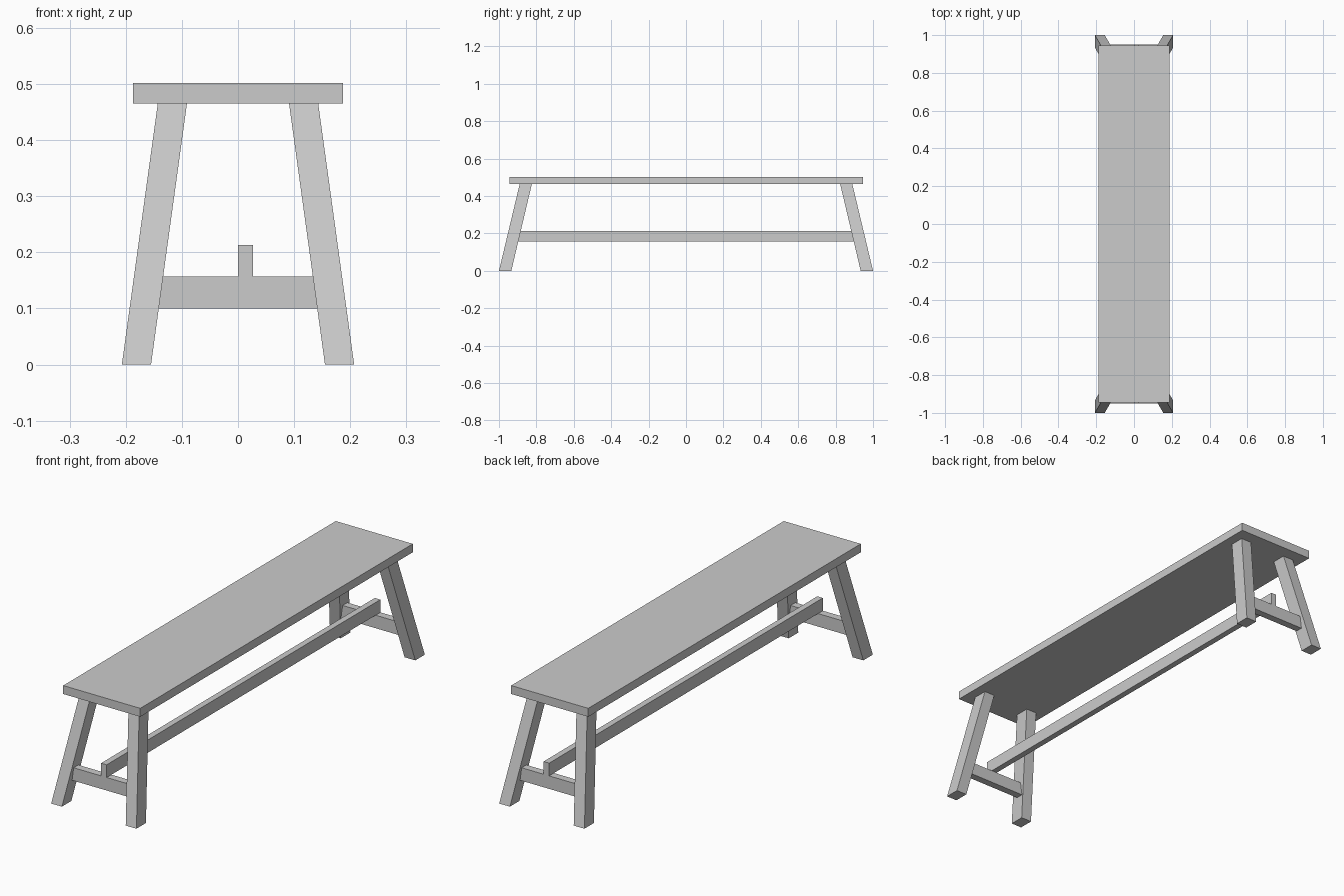
import bpy

if "Cube" in bpy.data.objects:
    bpy.data.objects.remove(bpy.data.objects["Cube"])


def prism(name, bottom, top, z0, z1):
    """Six-sided block between two (x0, x1, y0, y1) rectangles."""
    verts = []
    for (x0, x1, y0, y1), z in ((bottom, z0), (top, z1)):
        verts += [(x0, y0, z), (x1, y0, z), (x1, y1, z), (x0, y1, z)]
    faces = [(3, 2, 1, 0), (4, 5, 6, 7)]
    faces += [(i, (i + 1) % 4, (i + 1) % 4 + 4, i + 4) for i in range(4)]
    mesh = bpy.data.meshes.new(name)
    mesh.from_pydata(verts, [], faces)
    obj = bpy.data.objects.new(name, mesh)
    bpy.context.collection.objects.link(obj)
    return obj


def mirror(obj, x, y):
    mod = obj.modifiers.new("mirror", 'MIRROR')
    mod.use_axis = (x, y, False)


# Seat plank
seat = (-0.187, 0.187, -0.945, 0.945)
prism("seat", seat, seat, 0.465, 0.502)

# Four splayed legs, cut level at floor and seat
legs = prism("legs", (0.155, 0.207, 0.934, 1.0),
             (0.091, 0.143, 0.824, 0.889), 0.0, 0.465)
mirror(legs, True, True)

# End rails between each pair of legs, ends following the leg slope
rails = prism("end_rails", (-0.142, 0.142, 0.916, 0.949),
              (-0.134, 0.134, 0.916, 0.949), 0.10, 0.157)
mirror(rails, False, True)

# Long stretcher resting on the end rails, set to one side of centre
bar = (0.0, 0.027, -0.949, 0.949)
prism("stretcher", bar, bar, 0.157, 0.213)
